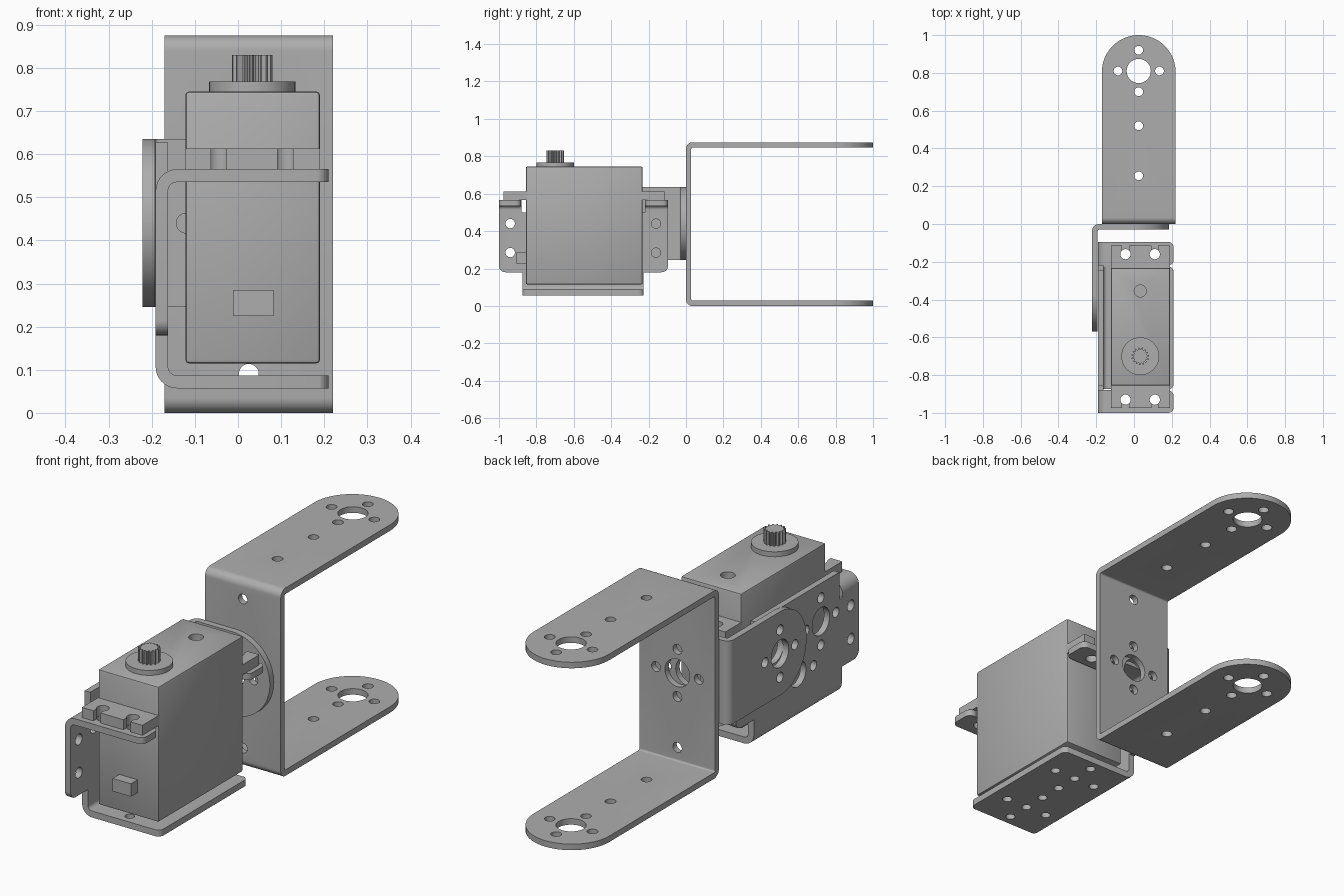
import bpy, bmesh, math
from mathutils import Vector

if bpy.data.objects.get("Cube"):
    bpy.data.objects.remove(bpy.data.objects["Cube"])

grey = bpy.data.materials.new("grey_metal")
grey.use_nodes = True
COLOUR = (0.42, 0.42, 0.42, 1)
grey.diffuse_color = COLOUR
for n in grey.node_tree.nodes:
    if n.type == "BSDF_PRINCIPLED":
        n.inputs["Base Color"].default_value = COLOUR


def fillet(points, seg=8):
    """Outline from (u, v) or (u, v, radius) corners."""
    out = []
    for i, p in enumerate(points):
        c = Vector(p[:2])
        if len(p) == 2:
            out.append(c)
            continue
        a = (Vector(points[i - 1][:2]) - c).normalized()
        b = (Vector(points[(i + 1) % len(points)][:2]) - c).normalized()
        half = a.angle(b) / 2
        centre = c + (a + b).normalized() * p[2] / math.sin(half)
        start = c + a * p[2] / math.tan(half) - centre
        end = c + b * p[2] / math.tan(half) - centre
        sweep = start.angle_signed(end)
        for k in range(seg + 1):
            t = -sweep * k / seg
            out.append(centre + Vector((start.x * math.cos(t) - start.y * math.sin(t),
                                        start.x * math.sin(t) + start.y * math.cos(t))))
    return out


def circle(u, v, r, n=32):
    return [Vector((u + r * math.cos(math.tau * k / n), v + r * math.sin(math.tau * k / n)))
            for k in range(n)]


def place(axis, p, d):
    return {"x": (d, p[0], p[1]), "y": (p[0], d, p[1]), "z": (p[0], p[1], d)}[axis]


def prism(name, axis, lo, hi, *outlines):
    """Extrude one or more outlines along an axis."""
    bm = bmesh.new()
    for o in outlines:
        low = [bm.verts.new(place(axis, p, lo)) for p in o]
        top = [bm.verts.new(place(axis, p, hi)) for p in o]
        bm.faces.new(low)
        bm.faces.new(top)
        for i in range(len(o)):
            j = (i + 1) % len(o)
            bm.faces.new((low[i], low[j], top[j], top[i]))
    bmesh.ops.recalc_face_normals(bm, faces=bm.faces)
    me = bpy.data.meshes.new(name)
    bm.to_mesh(me)
    bm.free()
    me.materials.append(grey)
    ob = bpy.data.objects.new(name, me)
    bpy.context.collection.objects.link(ob)
    return ob


def bake(ob):
    dg = bpy.context.evaluated_depsgraph_get()
    me = bpy.data.meshes.new_from_object(ob.evaluated_get(dg))
    ob.modifiers.clear()
    ob.data = me


def combine(ob, tool, op="DIFFERENCE"):
    m = ob.modifiers.new("cut", "BOOLEAN")
    m.object, m.operation, m.solver = tool, op, "EXACT"
    bake(ob)
    bpy.data.objects.remove(tool)


def drill(ob, axis, lo, hi, holes):
    combine(ob, prism("drill", axis, lo, hi, *[circle(*h) for h in holes]))


def rect(u0, u1, v0, v1):
    return [Vector(p) for p in ((u0, v0), (u1, v0), (u1, v1), (u0, v1))]


def horn_holes(u, v):
    """Large hole with four small ones around it."""
    ring = [(u + a, v + b, 0.023) for a, b in ((0.11, 0), (-0.11, 0), (0, 0.11), (0, -0.11))]
    return [(u, v, 0.064)] + ring


parts = []
MID = 0.4375

# Long U bracket
u = prism("u_bracket", "x", -0.17, 0.22, fillet([
    (1.1, 0), (0, 0, 0.035), (0, 0.875, 0.035), (1.1, 0.875),
    (1.1, 0.847), (0.028, 0.847, 0.008), (0.028, 0.028, 0.008), (1.1, 0.028)]))
combine(u, prism("plan", "z", -0.1, 1, fillet([
    (-0.18, -0.1), (0.23, -0.1), (0.23, 0.5), (0.22, 0.5), (0.22, 1, 0.1949),
    (-0.17, 1, 0.1949), (-0.17, 0.5), (-0.18, 0.5)], 24)), "INTERSECT")
drill(u, "z", -0.1, 1, horn_holes(0.025, 0.81) + [(0.025, 0.52, 0.023), (0.025, 0.255, 0.023)])
drill(u, "y", -0.1, 0.1, horn_holes(0.025, MID) + [(0.025, MID - 0.347, 0.023), (0.025, MID + 0.347, 0.023)])
parts.append(u)

# L bracket with two round ends
l = prism("l_bracket", "z", 0.245, 0.635, fillet([
    (-0.222, -0.57), (-0.222, -0.001, 0.035), (0.185, -0.001), (0.185, -0.03),
    (-0.192, -0.03, 0.008), (-0.192, -0.57)]))
R = 0.1949
combine(l, prism("end", "x", -0.4, 0.4, fillet([
    (-0.57, 0.245, R), (0.1, 0.245), (0.1, 0.635), (-0.57, 0.635, R)], 24)), "INTERSECT")
combine(l, prism("end", "y", -0.7, 0.2, fillet([
    (-0.4, 0.245), (0.185, 0.245, R), (0.185, 0.635, R), (-0.4, 0.635)], 24)), "INTERSECT")
drill(l, "x", -0.3, -0.15, horn_holes(-0.375, 0.44))
drill(l, "y", -0.1, 0.1, horn_holes(-0.01, 0.44))
parts.append(l)

# Motor bracket: bent channel trimmed by its side and plan outlines
b = prism("motor_bracket", "y", -1.1, 0, fillet([
    (0.3, 0.057), (-0.191, 0.057, 0.05), (-0.191, 0.565, 0.05), (0.3, 0.565),
    (0.3, 0.535), (-0.162, 0.535, 0.02), (-0.162, 0.087, 0.02), (0.3, 0.087)]))
combine(b, prism("side", "x", -0.4, 0.4, fillet([
    (-1, 0.18, 0.035), (-0.874, 0.18), (-0.874, 0), (-0.226, 0), (-0.226, 0.18),
    (-0.095, 0.18, 0.035), (-0.095, 0.7), (-0.22, 0.7), (-0.22, 0.5),
    (-0.88, 0.5), (-0.88, 0.7), (-1, 0.7)])), "INTERSECT")
c = 0.03
combine(b, prism("plan", "z", -0.1, 1, fillet([
    (-0.3, -1.05), (0.1, -1.05), (0.1, -1), (0.21, -1, c), (0.21, -0.881, c), (0.17, -0.881),
    (0.17, -0.876), (0.21, -0.876, c), (0.21, -0.224, c), (0.17, -0.224), (0.17, -0.219),
    (0.21, -0.219, c), (0.21, -0.095, c), (0.1, -0.095), (0.1, 0), (-0.3, 0)])), "INTERSECT")
combine(b, prism("upper_side", "x", -0.191, -0.162, rect(-0.855, -0.245, 0.45, 0.627)), "UNION")
side = horn_holes(-0.72, 0.45) + horn_holes(-0.38, 0.45) + [(-0.55, 0.27, 0.06)]
side += [(y, z, 0.025) for y in (-0.94, -0.16) for z in (0.285, 0.44)]
side += [(-0.665, 0.265, 0.023), (-0.435, 0.265, 0.023)]
drill(b, "x", -0.3, -0.1, side)
SCREWS = [(x, y) for x in (-0.045, 0.11) for y in (-0.93, -0.16)]
drill(b, "z", 0.5, 0.6, [(x, y, 0.027) for x, y in SCREWS])
base = [(0.02 + dx, -0.55 + s * 0.165, 0.021) for dx in (-0.11, 0, 0.11) for s in (-1, 1)]
base += [(0.02, -0.55 + d, 0.021) for d in (-0.275, -0.055, 0.055, 0.275)]
drill(b, "z", 0, 0.11, base)
parts.append(b)

# Motor case
case = prism("motor_case", "z", 0.115, 0.745, rect(-0.122, 0.19, -0.856, -0.232))
bevel = case.modifiers.new("bevel", "BEVEL")
bevel.width, bevel.segments = 0.008, 2
bake(case)
drill(case, "z", 0.7, 0.8, [(0.033, -0.355, 0.032)])
parts.append(case)

# Mounting ears with open screw slots
for name, y0, y1, ys, edge in (("front_ear", -0.975, -0.85, -0.93, -1.05),
                               ("back_ear", -0.24, -0.115, -0.16, -0.05)):
    ear = prism(name, "z", 0.566, 0.613, rect(-0.122, 0.19, y0, y1))
    for x in (-0.045, 0.11):
        drill(ear, "z", 0.5, 0.7, [(x, ys, 0.027)])
        combine(ear, prism("slot", "z", 0.5, 0.7,
                           rect(x - 0.018, x + 0.018, min(ys, edge), max(ys, edge))))
    parts.append(ear)

# Cable outlet, output boss and splined shaft
parts.append(prism("cable_outlet", "y", -0.905, -0.85, rect(-0.012, 0.082, 0.225, 0.285)))
parts.append(prism("output_boss", "z", 0.74, 0.768, circle(0.033, -0.7, 0.1, 48)))
TEETH = 15
spline = []
for k in range(TEETH * 4):
    r = 0.047 if k % 4 < 2 else 0.036
    t = math.tau * k / (TEETH * 4)
    spline.append(Vector((0.033 + r * math.cos(t), -0.7 + r * math.sin(t))))
parts.append(prism("output_shaft", "z", 0.76, 0.83, spline))

# Smooth the round walls, keep edges crisp
bpy.ops.object.select_all(action="DESELECT")
for ob in parts:
    ob.select_set(True)
    bpy.context.view_layer.objects.active = ob
bpy.ops.object.shade_smooth_by_angle(angle=math.radians(30))
